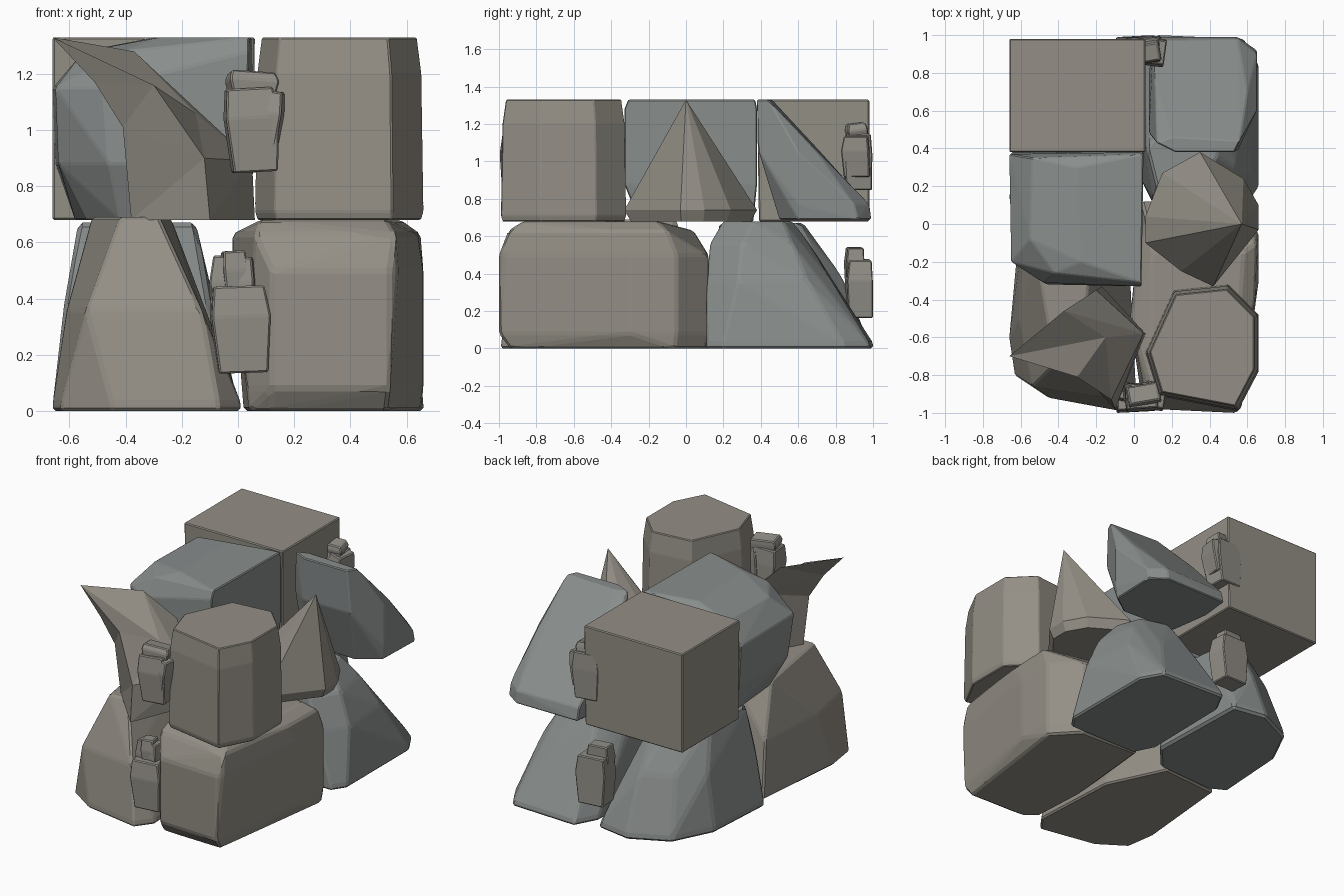
import bpy, bmesh, math
from mathutils import Matrix, Vector

if "Cube" in bpy.data.objects:
    bpy.data.objects.remove(bpy.data.objects["Cube"])


def material(name, rgb):
    m = bpy.data.materials.new(name)
    m.diffuse_color = (*rgb, 1)
    m.use_nodes = True
    m.node_tree.nodes["Principled BSDF"].inputs["Base Color"].default_value = m.diffuse_color
    return m


BROWN = material("warm_stone", (.295, .275, .238))
BLUE = material("cool_stone", (.25, .27, .265))
GREY = material("grey_stone", (.29, .275, .245))


def finish(name, bm, mat):
    bmesh.ops.recalc_face_normals(bm, faces=bm.faces[:])
    me = bpy.data.meshes.new(name)
    bm.to_mesh(me)
    bm.free()
    me.materials.append(mat)
    ob = bpy.data.objects.new(name, me)
    bpy.context.collection.objects.link(ob)
    return ob


def rock(name, mat, rings, extra=(), bevel=0.03):
    """Chiselled stone: hull around flat rings (z, outline) and extra points."""
    bm = bmesh.new()
    for z, outline in rings:
        for x, y in outline:
            bm.verts.new((x, y, z))
    for p in extra:
        bm.verts.new(p)
    res = bmesh.ops.convex_hull(bm, input=bm.verts[:])
    junk = {g for g in res["geom_interior"] + res["geom_unused"] if isinstance(g, bmesh.types.BMVert)}
    bmesh.ops.delete(bm, geom=list(junk), context='VERTS')
    bmesh.ops.dissolve_limit(bm, angle_limit=math.radians(4), verts=bm.verts[:], edges=bm.edges[:])
    if bevel:
        bmesh.ops.bevel(bm, geom=bm.edges[:], offset=bevel, segments=1, profile=0.5,
                        affect='EDGES', clamp_overlap=True)
    return finish(name, bm, mat)


def rect(x0, x1, y0, y1):
    return [(x0, y0), (x1, y0), (x1, y1), (x0, y1)]


def scaled(outline, s, cx, cy):
    return [(cx + (x - cx) * s, cy + (y - cy) * s) for x, y in outline]


# Lower course: four big stones
base = [(-.66, -.6), (-.63, -.8), (-.45, -.92), (-.07, -.99), (.01, -.88), (-.02, -.3), (-.2, .08), (-.6, .05)]
rock("lower_front_left", BROWN, [
    (0, base), (.03, base),
    (.36, [(-.54, -.86), (-.13, -.92), (-.12, -.3), (-.58, 0), (-.61, -.5)]),
    (.69, [(-.42, -.74), (-.28, -.74), (-.24, -.3), (-.3, -.05), (-.52, -.15)])], bevel=.01)

rock("lower_front_right", BROWN, [
    (0, [(.12, -.93), (.53, -.94), (.63, -.3), (.65, -.06), (.5, .1), (.08, .12), (.02, -.5), (.04, -.86)]),
    (.08, [(.12, -.98), (.54, -1), (.66, -.3), (.66, -.05), (.5, .12), (.06, .12), (.03, -.86)]),
    (.5, [(.12, -.98), (.54, -1), (.57, -.97), (.66, -.3), (.66, -.05), (.5, .12), (.04, .12), (-.02, -.5)]),
    (.63, [(.06, -.9), (.56, -.95), (.64, -.4), (.65, -.1), (.06, .04), (-.02, -.5)]),
    (.68, [(.08, -.85), (.53, -.87), (.58, -.15), (.1, -.15)])], bevel=.012)

base = [(.1, .11), (.6, .11), (.66, .2), (.66, .84), (.58, .98), (.12, 1), (.04, .85), (.03, .25)]
rock("lower_back_right", BLUE, [
    (0, base), (.03, base),
    (.36, [(.1, .11), (.5, .11), (.62, .28), (.59, .65), (.43, .78), (.15, .78), (.05, .5)]),
    (.56, [(.1, .13), (.43, .13), (.54, .3), (.49, .57), (.2, .66), (.05, .4)]),
    (.68, [(.12, .2), (.34, .2), (.44, .36), (.38, .52), (.2, .57), (.07, .4)])], bevel=.012)

base = [(-.66, .12), (-.63, .6), (-.5, .86), (-.25, .98), (-.02, .94), (.0, .25), (-.15, .08), (-.55, .06)]
rock("lower_back_left", BLUE, [
    (0, base), (.03, base),
    (.38, [(-.62, .15), (-.58, .6), (-.45, .75), (-.25, .84), (-.1, .7), (-.1, .15)]),
    (.67, [(-.57, .18), (-.53, .5), (-.35, .63), (-.2, .6), (-.15, .2)])], bevel=.015)

# Upper course: cube, rounded block, octagonal post, pyramid, sheared wedge
rock("upper_cube", BROWN, [(.68, rect(-.66, .05, .39, .98)), (1.33, rect(-.66, .06, .38, .98))], bevel=.006)

rock("upper_rounded_block", BLUE, [
    (.68, [(-.54, -.1), (-.42, -.25), (0, -.25), (.03, .36), (-.58, .36)]),
    (.88, [(-.64, -.15), (-.46, -.32), (.03, -.33), (.05, .38), (-.65, .38)]),
    (1.15, [(-.65, -.2), (-.48, -.31), (.03, -.33), (.05, .38), (-.66, .37)]),
    (1.28, [(-.55, -.08), (-.42, -.26), (.04, -.33), (.05, .38), (-.54, .35)]),
    (1.33, [(-.28, -.2), (.04, -.31), (.05, .37), (-.3, .3)])], bevel=.006)

post = [(.06, -.68), (.21, -.35), (.5, -.32), (.66, -.48), (.66, -.78), (.55, -.99), (.13, -.91)]
rock("upper_post", BROWN, [(.68, scaled(post, .97, .36, -.65)), (.71, post),
                           (1.2, scaled(post, .975, .36, -.65)),
                           (1.33, scaled(post, .92, .36, -.65))], bevel=.005)

foot = [(.06, .04), (.15, .27), (.35, .38), (.58, .24), (.66, .1), (.66, -.03), (.42, -.33), (.25, -.25), (.06, -.1)]
rock("upper_pyramid", BROWN, [(.68, scaled(foot, .9, .38, .02)), (.74, foot)],
     [(.57, 0, 1.33), (.3, .05, 1.0)], bevel=0)

rock("upper_wedge", BLUE, [
    (.69, [(.12, .52), (.5, .5), (.64, .6), (.65, .92), (.55, .99), (.1, .99), (.08, .8)]),
    (.77, [(.65, .6), (.65, .9), (.55, .98), (.1, .97), (.08, .55)]),
    (1.05, [(.2, .39), (.55, .39), (.65, .6), (.6, .7), (.12, .72), (.08, .48)]),
    (1.33, [(.22, .38), (.53, .38), (.56, .44), (.2, .46), (.12, .43)])], bevel=.006)

# Curved horn: four rails running from the foot to the tip
rails = [
    [(-.38, -.68, .68), (-.41, -.7, 1.01), (-.51, -.71, 1.17)],
    [(-.1, -.98, .68), (-.12, -.93, .9), (-.3, -.81, 1.16)],
    [(.06, -.58, .68), (.05, -.58, .89), (-.15, -.6, 1.06)],
    [(-.17, -.33, .68), (-.2, -.35, 1.1), (-.37, -.46, 1.28)]]
bm = bmesh.new()
grid = [[bm.verts.new(p) for p in r] for r in rails]
tip = bm.verts.new((-.66, -.7, 1.33))
bm.faces.new([r[0] for r in grid])
for i in range(4):
    a, b = grid[i], grid[(i + 1) % 4]
    for k in range(2):
        bm.faces.new((a[k], b[k], b[k + 1]))
        bm.faces.new((a[k], b[k + 1], a[k + 1]))
    bm.faces.new((a[2], b[2], tip))
finish("upper_horn", bm, BROWN)


# Small stacked fragments wedged in the gaps
def chip(name, centre, size, tilt=(0, 0, 0)):
    sx, sy, sz = (s / 2 for s in size)
    ob = rock(name, GREY, [(-sz, rect(-sx * .8, sx * .85, -sy * .85, sy)),
                           (sz * .3, rect(-sx, sx, -sy, sy)),
                           (sz, rect(-sx * .9, sx * .82, -sy * .8, sy * .9))], bevel=.006)
    for axis, deg in zip("XYZ", tilt):
        ob.data.transform(Matrix.Rotation(math.radians(deg), 4, axis))
    ob.data.transform(Matrix.Translation(Vector(centre)))


for side, s in (("front", -1), ("back", 1)):
    chip(f"upper_{side}_chip", (.05, s * .915, 1.0), (.19, .15, .3), (0, s * 3, 4))
    chip(f"upper_{side}_chip_shard", (.11, s * .91, 1.03), (.1, .15, .22), (0, 8, -8))
    chip(f"upper_{side}_chip_cap", (.05, s * .905, 1.16), (.18, .11, .09), (s * 8, 4, 10))
    chip(f"lower_{side}_chip", (.01, s * .925, .29 if s < 0 else .32), (.21, .14, .31), (0, s * 2, 3))
    if s < 0:
        chip("lower_front_chip_slab", (-.02, -.89, .42), (.16, .1, .26), (0, 3, -5))
        chip("lower_front_chip_top", (-.01, -.90, .47), (.09, .09, .2), (0, -3, 8))
    else:
        chip("lower_back_chip_slab", (-.01, .9, .42), (.15, .1, .24), (0, 2, 5))
